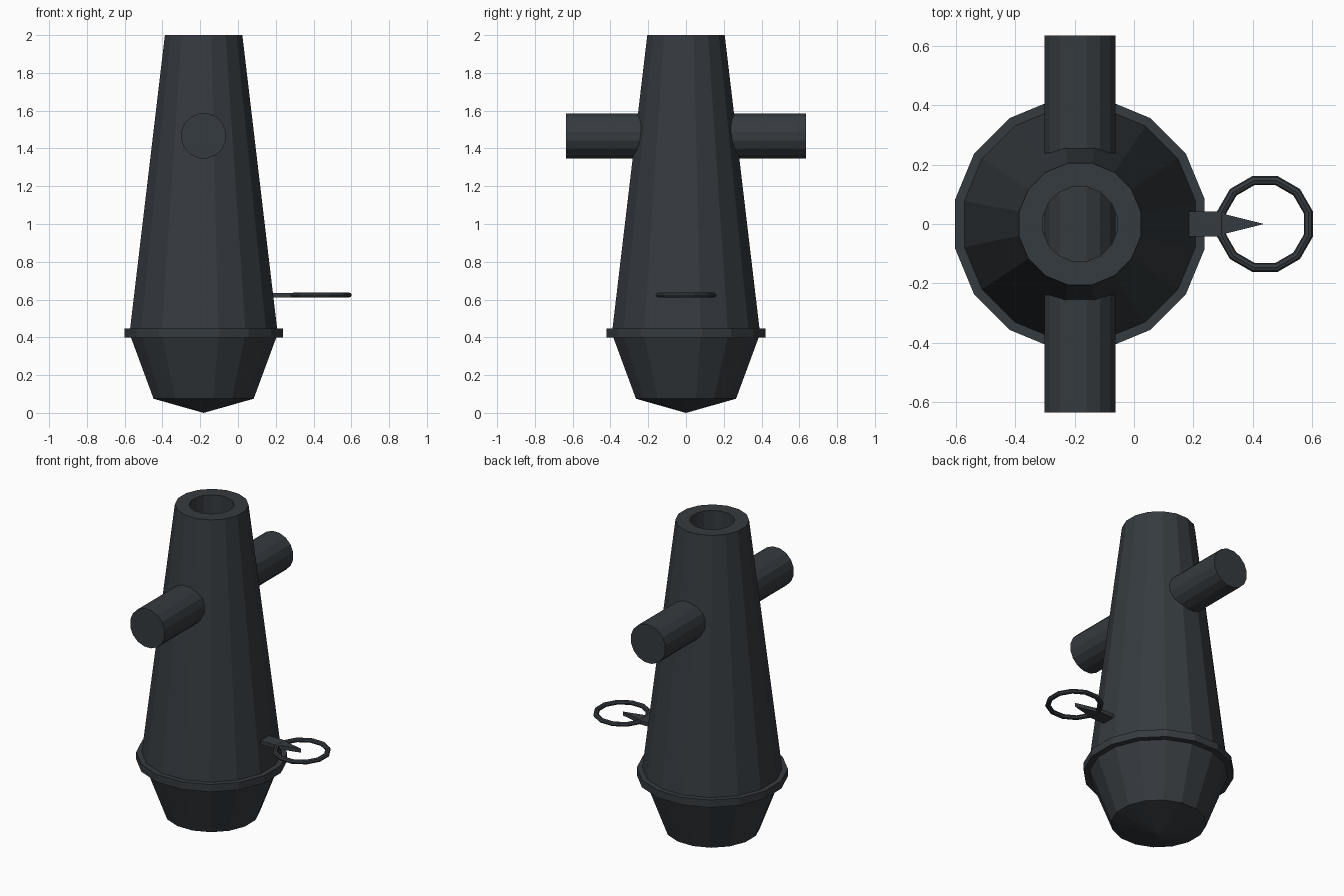
import bpy, bmesh, math

if "Cube" in bpy.data.objects:
    bpy.data.objects.remove(bpy.data.objects["Cube"])

AX = -0.182          # x of the barrel axis
SIDES = 16

iron = bpy.data.materials.new("dark_iron")
iron.diffuse_color = (0.036, 0.043, 0.050, 1)
iron.use_nodes = True
iron.node_tree.nodes["Principled BSDF"].inputs["Base Color"].default_value = iron.diffuse_color


def finish(bm, name):
    bmesh.ops.remove_doubles(bm, verts=bm.verts, dist=1e-5)
    bmesh.ops.recalc_face_normals(bm, faces=bm.faces)
    me = bpy.data.meshes.new(name)
    bm.to_mesh(me)
    bm.free()
    me.materials.append(iron)
    ob = bpy.data.objects.new(name, me)
    bpy.context.collection.objects.link(ob)
    return ob


def lathe(name, profile, n, closed=False):
    """Spin (flat radius, z) points into a faceted solid with flats facing +-x and +-y."""
    bm = bmesh.new()
    rings = []
    for r, z in profile:
        r /= math.cos(math.pi / n)
        if r == 0:
            rings.append([bm.verts.new((0, 0, z))] * n)
        else:
            rings.append([bm.verts.new((r * math.cos(a), r * math.sin(a), z))
                          for a in ((i + 0.5) * math.tau / n for i in range(n))])
    pairs = list(zip(rings, rings[1:]))
    if closed:
        pairs.append((rings[-1], rings[0]))
    for lo, hi in pairs:
        for i in range(n):
            j = (i + 1) % n
            corners = list(dict.fromkeys((lo[i], lo[j], hi[j], hi[i])))
            bm.faces.new(corners)
    return finish(bm, name)


# barrel: pointed foot, flared cup, raised band, tapering tube, bore
barrel = lathe("barrel", [
    (0, 0.0), (0.265, 0.075), (0.385, 0.40), (0.42, 0.40), (0.42, 0.447),
    (0.389, 0.447), (0.205, 2.0), (0.125, 2.0), (0.125, 1.25), (0, 1.25)], SIDES)
barrel.location.x = AX

# side bar running right through the barrel
bar = lathe("side_bar", [(0, -0.635), (0.119, -0.635), (0.119, 0.635), (0, 0.635)], SIDES)
bar.rotation_euler.x = math.pi / 2
bar.location = (AX, 0, 1.467)

# pull ring
ring = lathe("pull_ring", [(0.161 - 0.015 + 0.015 * math.cos(a), 0.0135 * math.sin(a))
                           for a in (k * math.tau / 8 for k in range(8))], 12, True)
ring.location = (0.441, 0, 0.624)

# flat pointed tab that holds the ring
bm = bmesh.new()
outline = [(0.13, -0.042), (0.29, -0.042), (0.31, -0.032), (0.437, 0), (0.31, 0.032),
           (0.29, 0.042), (0.13, 0.042)]
face = bm.faces.new([bm.verts.new((x, y, 0.612)) for x, y in outline])
top = bmesh.ops.extrude_face_region(bm, geom=[face])["geom"]
for v in top:
    if isinstance(v, bmesh.types.BMVert):
        v.co.z = 0.636
finish(bm, "ring_tab")
